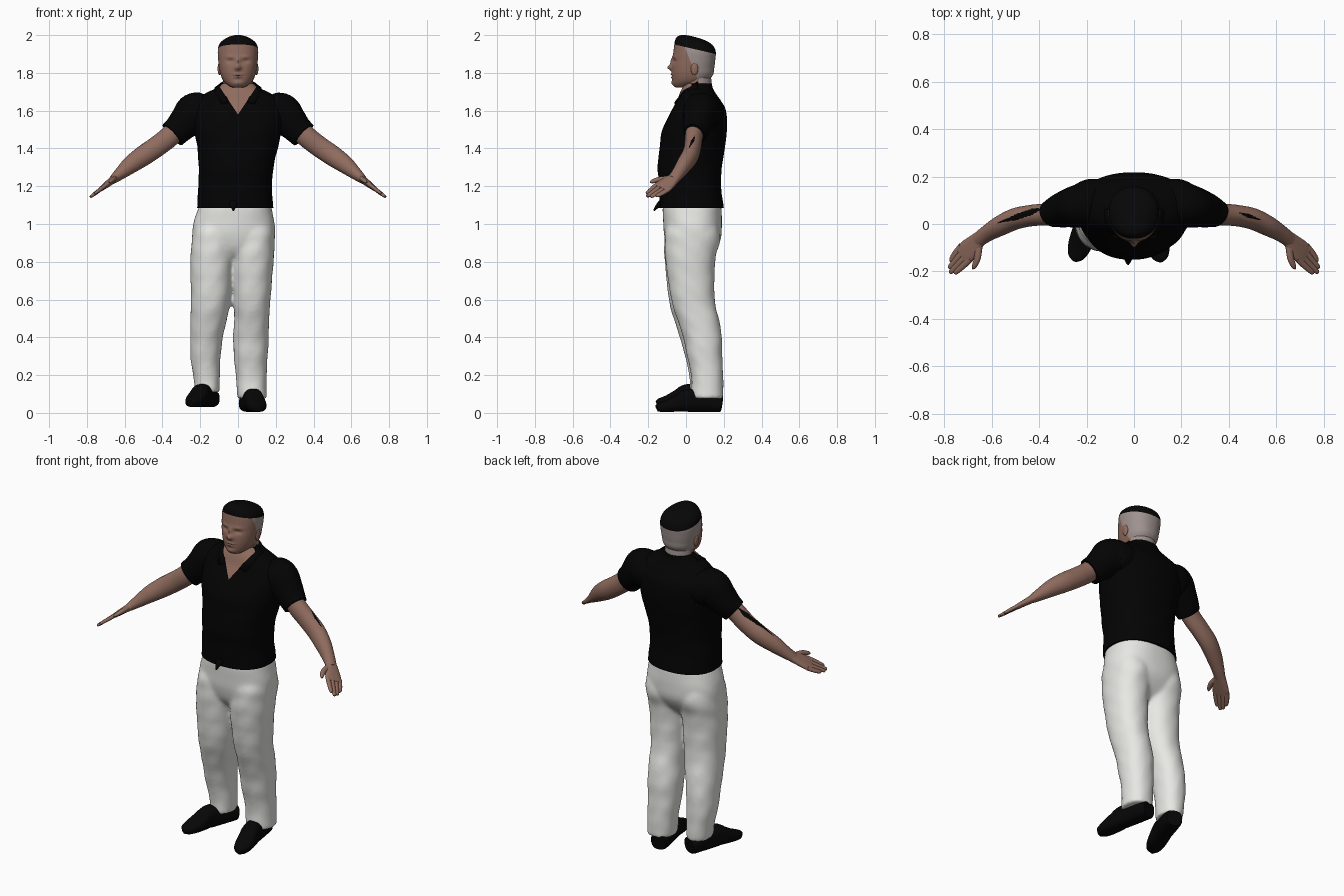
import bpy, bmesh, math
from mathutils import Vector

cube = bpy.data.objects.get("Cube")
if cube:
    bpy.data.objects.remove(cube, do_unlink=True)


def material(name, color):
    mat = bpy.data.materials.new(name)
    mat.use_nodes = True
    mat.diffuse_color = (*color, 1)
    mat.node_tree.nodes["Principled BSDF"].inputs["Base Color"].default_value = (*color, 1)
    return mat


skin = material("skin", (0.28, 0.15, 0.112))
shaved = material("shaved_skin", (0.345, 0.29, 0.278))
shade = material("brow_and_lip_skin", (0.21, 0.1, 0.075))
hair = material("black_hair", (0.002, 0.002, 0.002))
shirt = material("black_shirt", (0.001, 0.001, 0.001))
cloth = material("white_cloth", (0.86, 0.86, 0.83))
leather = material("black_leather", (0.002, 0.002, 0.002))


def finish(bm, name, mats, rule=None, cuts=()):
    """Turn a bmesh into a smooth shaded object; cut planes give the colour rule clean edges."""
    for point, normal in cuts:
        bmesh.ops.bisect_plane(bm, geom=bm.verts[:] + bm.edges[:] + bm.faces[:],
                               plane_co=point, plane_no=normal, dist=1e-5)
    bmesh.ops.recalc_face_normals(bm, faces=bm.faces[:])
    if rule:
        for f in bm.faces:
            f.material_index = rule(f.calc_center_median(), f.normal)
    mesh = bpy.data.meshes.new(name)
    bm.to_mesh(mesh)
    bm.free()
    for m in mats:
        mesh.materials.append(m)
    obj = bpy.data.objects.new(name, mesh)
    bpy.context.collection.objects.link(obj)
    bpy.ops.object.select_all(action="DESELECT")
    obj.select_set(True)
    bpy.context.view_layer.objects.active = obj
    bpy.ops.object.shade_smooth_by_angle(angle=math.radians(50))
    return obj


def smooth_path(stations, steps):
    """Catmull-Rom interpolation through the stations."""
    pts = [Vector(s) for s in stations]
    pts = [pts[0] * 2 - pts[1]] + pts + [pts[-1] * 2 - pts[-2]]
    out = []
    for p, q, r, s in zip(pts, pts[1:], pts[2:], pts[3:]):
        for k in range(steps):
            t = k / steps
            out.append((q * 2 + (r - p) * t + (p * 2 - q * 5 + r * 4 - s) * t * t
                        + (q * 3 - p - r * 3 + s) * t ** 3) * 0.5)
    return out + [pts[-2]]


def loft(name, stations, mats, rule=None, hint=None, power=2, segs=40, steps=6, fold=0, cuts=(), bumps=()):
    """Skin closed rings (x, y, z, half width, half depth); level unless a hint axis is given."""
    path = smooth_path(stations, steps)
    bm = bmesh.new()
    rings = []
    for i, s in enumerate(path):
        c = Vector(s[:3])
        w, n = Vector((1, 0, 0)), Vector((0, 1, 0))
        if hint:
            t = (Vector(path[min(i + 1, len(path) - 1)][:3]) - Vector(path[max(i - 1, 0)][:3])).normalized()
            w = Vector(hint)
            w = (w - t * w.dot(t)).normalized()
            n = t.cross(w)
        ring = []
        for k in range(segs):
            a = math.tau * k / segs
            ca, sa = math.cos(a), math.sin(a)
            ca = math.copysign(abs(ca) ** (2 / power), ca)
            sa = math.copysign(abs(sa) ** (2 / power), sa)
            g = 1 + fold * math.sin(c.z * 50 + 2 * math.sin(a * 2)) * math.cos(a * 3 + c.z * 9)
            p = c + (w * ca * s[3] + n * sa * s[4]) * g
            # Bumps push the front surface in or out
            for bx, bz, rx, rz, depth in bumps:
                if p.y < 0:
                    p.y -= depth * math.exp(-((abs(p.x) - bx) / rx) ** 2 - ((p.z - bz) / rz) ** 2)
            ring.append(bm.verts.new(p))
        rings.append(ring)
    for r, q in zip(rings, rings[1:]):
        for k in range(segs):
            j = (k + 1) % segs
            bm.faces.new((r[k], r[j], q[j], q[k]))
    bm.faces.new(rings[0])
    bm.faces.new(rings[-1])
    return finish(bm, name, mats, rule, cuts)


def level(rows):
    """Rows of height, left, right, front, back extents become ring stations."""
    return [((l + r) / 2, (f + b) / 2, z, (r - l) / 2, (b - f) / 2) for z, l, r, f, b in rows]


# Shirt body, with the open neck cut in as skin
V_TIP, V_SLOPE = 1.58, 1.5
loft("shirt_body", level([
    (1.085, -.217, .186, -.14, .2), (1.2, -.21, .18, -.141, .186),
    (1.3, -.208, .188, -.15, .19), (1.4, -.215, .21, -.14, .205),
    (1.5, -.232, .232, -.125, .217), (1.6, -.245, .245, -.076, .212),
    (1.65, -.225, .225, -.05, .186), (1.69, -.175, .175, -.034, .158),
    (1.72, -.115, .115, -.02, .142), (1.745, -.085, .085, -.005, .137)]),
    [shirt, skin], lambda c, n: int(c.y < .03 and c.z > V_TIP + V_SLOPE * abs(c.x)),
    power=2.3, segs=96, steps=10, fold=.006,
    cuts=[((0, 0, V_TIP), (s * V_SLOPE, 0, -1)) for s in (1, -1)] + [((0, .03, 0), (0, 1, 0))])
loft("hem_tip", [(-.025, -.13, 1.11, .025, .02), (-.025, -.155, 1.09, .014, .01),
                 (-.025, -.17, 1.07, .004, .004)], [shirt], hint=(1, 0, 0), segs=12)

# Trousers: a seat and two legs fused into one smooth skin
parts = [
    loft("seat", level([
        (1.1, -.205, .175, -.125, .188), (1.0, -.237, .194, -.12, .19), (.93, -.243, .195, -.114, .186),
        (.87, -.235, .18, -.096, .16), (.82, -.19, .13, -.06, .12), (.78, -.1, .05, 0, .07)]),
        [cloth], power=2.4, segs=64, fold=.006),
    loft("left_leg", level([
        (1.03, 0, .175, -.08, .15), (.96, -.02, .193, -.108, .178), (.9, -.03, .195, -.112, .178),
        (.8, -.032, .188, -.108, .154), (.6, -.024, .172, -.078, .152), (.5, -.02, .165, -.048, .174),
        (.4, -.026, .162, -.015, .19), (.3, -.022, .157, .005, .192), (.2, -.012, .152, .027, .197),
        (.075, -.003, .153, .028, .198)]),
        [cloth], power=2.2, segs=56, fold=.015),
    loft("right_leg", level([
        (1.03, -.215, -.04, -.085, .15), (.96, -.238, -.02, -.112, .178), (.9, -.245, -.022, -.116, .178),
        (.8, -.252, -.023, -.112, .152), (.6, -.249, -.04, -.091, .147), (.5, -.252, -.058, -.065, .162),
        (.4, -.252, -.08, -.033, .177), (.3, -.252, -.092, -.005, .182), (.2, -.238, -.096, .017, .183),
        (.11, -.226, -.097, .02, .183)]),
        [cloth], power=2.2, segs=56, fold=.015)]
for part in parts:
    part.select_set(True)
bpy.context.view_layer.objects.active = parts[0]
bpy.ops.object.join()
trousers = parts[0]
trousers.name = "trousers"
fuse = trousers.modifiers.new("fuse", "REMESH")
fuse.mode, fuse.voxel_size, fuse.use_smooth_shade = "VOXEL", .01, True
relax = trousers.modifiers.new("relax", "SMOOTH")
relax.factor, relax.iterations = .5, 10

# Shoes: sections from heel to toe, each with a half width and a height
SECTIONS = [(0, .042, .085), (.05, .05, .09), (.25, .052, .11), (.5, .05, .122), (.65, .052, .095),
            (.82, .049, .065), (.95, .035, .048), (1, .012, .035)]
for side, heel, toe in (("left", (.05, .185, .005), (.114, -.155, .005)),
                        ("right", (-.14, .17, .03), (-.25, -.152, .03))):
    a, b = Vector(heel), Vector(toe)
    rows = [(*(a.lerp(b, t) + Vector((0, 0, h / 2))), w, h / 2) for t, w, h in SECTIONS]
    loft(side + "_shoe", rows, [leather], hint=(1, 0, 0), power=2.6)

# Neck and head, with hair and shaved sides cut in along planes
loft("neck", level([(1.55, -.1, .1, -.04, .13), (1.68, -.085, .085, -.025, .135),
                    (1.74, -.08, .08, -.015, .136), (1.8, -.08, .08, -.02, .13)]),
     [skin, shaved], lambda c, n: int(c.y > .07), cuts=[((0, .07, 0), (0, 1, 0))])
hairline = Vector((0, -.06, 1.95)), Vector((0, .23, 1))
temple = Vector((0, 0, 1.92)), Vector((0, 1, .4))


def head_colour(c, n):
    if (c - hairline[0]).dot(hairline[1]) > 0:
        return 2
    if c.y < -.05 and abs(c.x) < .026 and abs(c.z - 1.783) < .009:
        return 3
    return int((c - temple[0]).dot(temple[1]) > 0)


# Bumps: nose bridge, nose tip, eye sockets, brows, two lips, mouth line, chin
FACE = [(0, 1.86, .012, .025, .011), (0, 1.828, .016, .014, .022), (.04, 1.862, .02, .011, -.009),
        (.04, 1.885, .028, .009, .004), (0, 1.791, .026, .006, .006), (0, 1.776, .022, .006, .006),
        (0, 1.784, .028, .003, -.005), (0, 1.745, .03, .014, .008)]
loft("head", level([
    (1.722, -.025, .025, -.052, .0), (1.73, -.045, .045, -.063, .04), (1.755, -.075, .075, -.071, .11),
    (1.79, -.092, .092, -.075, .143), (1.83, -.1, .1, -.075, .15), (1.87, -.105, .105, -.07, .155),
    (1.915, -.107, .107, -.066, .157), (1.95, -.1, .1, -.062, .138), (1.975, -.077, .077, -.057, .095),
    (1.992, -.045, .045, -.046, .04), (2.0, -.015, .015, -.028, .0)]),
    [skin, shaved, hair, shade], head_colour, power=2.25, segs=120, steps=9,
    cuts=[hairline, temple], bumps=FACE)

# Arms, built once and mirrored, each with its own dark streak from start to end
for side, s, start, end in (("left", 1, .445, .545), ("right", -1, .38, .58)):

    def flip(rows):
        return [(s * r[0], *r[1:]) for r in rows]

    def arm_colour(c, n):
        along_arm = abs(c.x)
        spread = min(.013, .25 * (along_arm - start), .15 * (end - along_arm))
        return int(n.z > 0 and abs(c.y - .055 + .33 * (along_arm - .42)) < spread)

    bm = bmesh.new()
    bmesh.ops.create_uvsphere(bm, u_segments=20, v_segments=12, radius=1)
    for v in bm.verts:
        v.co = Vector((v.co.x * .01 + s * .098, v.co.y * .02 + .045, v.co.z * .034 + 1.822))
    finish(bm, side + "_ear", [skin])

    loft(side + "_sleeve", flip([
        (.11, .085, 1.59, .1, .07), (.18, .085, 1.588, .105, .1), (.23, .075, 1.582, .092, .11),
        (.28, .065, 1.538, .08, .09), (.315, .055, 1.502, .071, .078), (.347, .043, 1.472, .058, .074)]),
        [shirt], hint=(0, 1, 0), fold=.008)

    loft(side + "_arm", flip([
        (.27, .06, 1.55, .05, .055), (.36, .042, 1.465, .047, .056), (.43, .036, 1.41, .045, .055),
        (.5, .022, 1.362, .045, .054), (.565, -.008, 1.316, .042, .047), (.62, -.04, 1.27, .035, .034),
        (.662, -.07, 1.234, .032, .022)]), [skin, shirt], arm_colour,
        hint=(0, 1, 0), segs=80, steps=14)

    # Hand: flat palm, four fingers and a thumb
    wrist, along, across = Vector((.648, -.057, 1.245)), Vector((.6, -.65, -.46)), Vector((.53, .74, -.41))

    def reach(length, width, a, b):
        p = wrist + along * length + across * width
        return (s * p.x, p.y, p.z, a, b)

    axis = (s * across.x, across.y, across.z)
    loft(side + "_palm", [reach(0, 0, .03, .022), reach(.04, 0, .04, .019), reach(.09, .002, .048, .015),
                          reach(.125, .004, .046, .011)], [skin], hint=axis, power=2.4)
    for k, (name, tip) in enumerate((("index", .205), ("middle", .222), ("ring", .212), ("little", .188))):
        w = -.034 + .0245 * k
        loft(f"{side}_{name}_finger", [reach(.1, w, .014, .011), reach(.15, w * .9, .0135, .01),
                                       reach(tip - .01, w * .75, .011, .008), reach(tip, w * .7, .004, .004)],
             [skin], hint=axis, segs=16)
    loft(side + "_thumb", [reach(.03, -.02, .018, .015), reach(.07, -.055, .015, .013),
                           reach(.105, -.07, .011, .01), reach(.12, -.073, .004, .004)],
         [skin], hint=axis, segs=16)

    # Collar flap lying on the chest
    bm = bmesh.new()
    outline = [(.082, .06, 1.755), (.074, -.012, 1.705), (.05, -.058, 1.65), (.088, -.062, 1.638),
               (.122, -.01, 1.702), (.125, .06, 1.722)]
    v = [bm.verts.new((s * x, y, z)) for x, y, z in outline]
    for quad in ((0, 1, 4, 5), (1, 2, 3, 4)):
        bm.faces.new([v[i] for i in quad])
    flap = finish(bm, side + "_collar_flap", [shirt])
    flap.modifiers.new("thickness", "SOLIDIFY").thickness = .008
